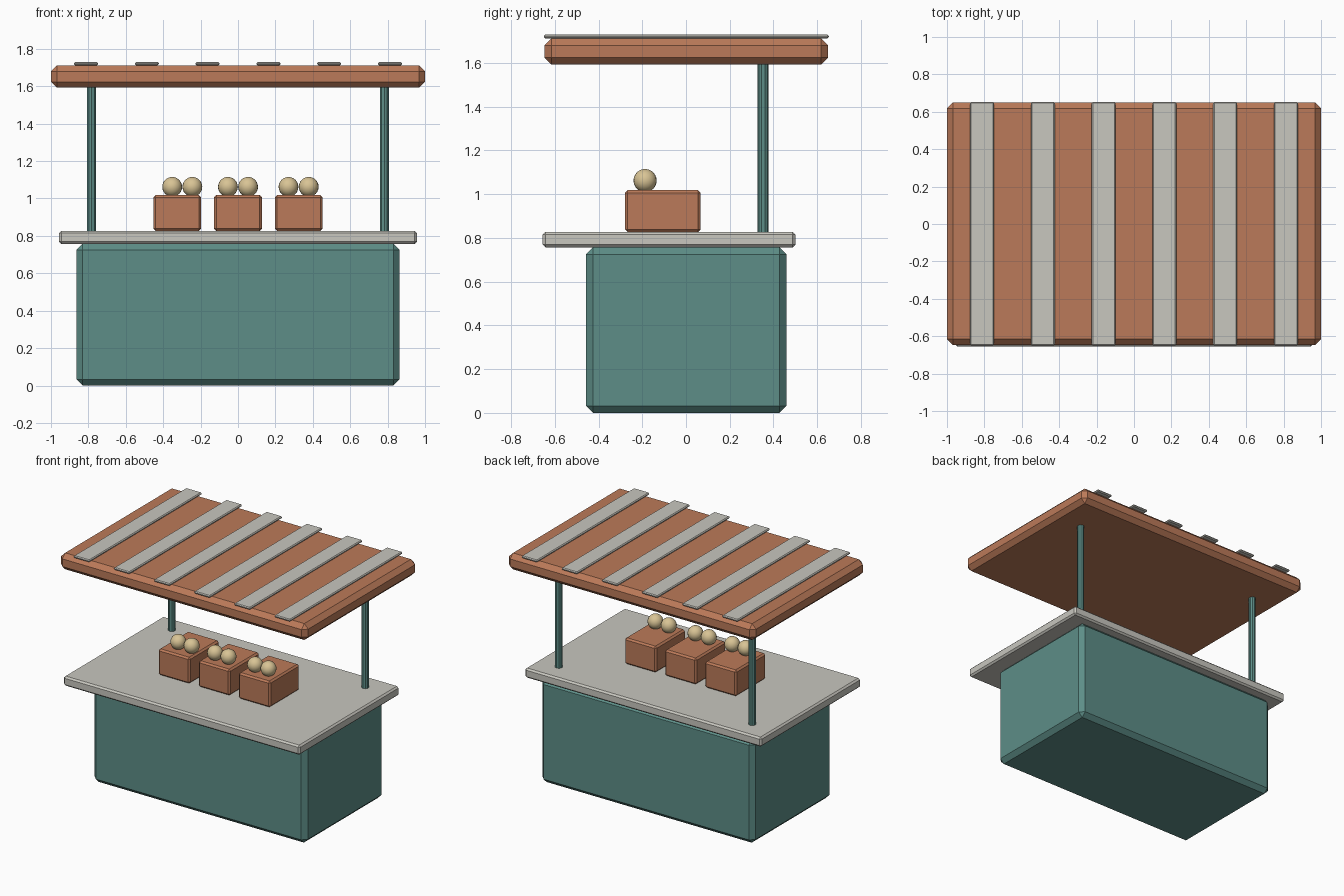
import bpy

if "Cube" in bpy.data.objects:
    bpy.data.objects.remove(bpy.data.objects["Cube"])


def material(name, rgb):
    m = bpy.data.materials.new(name)
    m.diffuse_color = (*rgb, 1)
    m.use_nodes = True
    m.node_tree.nodes["Principled BSDF"].inputs["Base Color"].default_value = m.diffuse_color
    return m


TEAL = material("teal_paint", (0.11, 0.27, 0.245))
CLAY = material("terracotta", (0.50, 0.195, 0.10))
STONE = material("pale_grey", (0.58, 0.57, 0.52))
CREAM = material("cream_fruit", (0.69, 0.55, 0.30))


def finish(name, mat):
    ob = bpy.context.object
    ob.name = ob.data.name = name
    ob.data.materials.append(mat)
    return ob


def box(name, x, y, z, bevel, mat):
    """Chamfered box from (min, max) ranges."""
    bpy.ops.mesh.primitive_cube_add(
        size=1, location=[(a + b) / 2 for a, b in (x, y, z)])
    ob = finish(name, mat)
    ob.scale = [b - a for a, b in (x, y, z)]
    bpy.ops.object.transform_apply(location=False, rotation=False, scale=True)
    mod = ob.modifiers.new("chamfer", 'BEVEL')
    mod.width = bevel
    mod.segments = 1
    return ob


# Stall body and overhanging counter
box("stall_body", (-0.863, 0.863), (-0.457, 0.459), (0, 0.757), 0.032, TEAL)
box("counter", (-0.957, 0.957), (-0.655, 0.50), (0.757, 0.827), 0.012, STONE)

# Two rear posts
for side, x in (("left", -0.783), ("right", 0.783)):
    bpy.ops.mesh.primitive_cylinder_add(
        vertices=10, radius=0.025, depth=0.80, location=(x, 0.353, 1.21))
    finish(side + "_post", TEAL)

# Canopy with raised stripes
box("canopy", (-1, 1), (-0.648, 0.65), (1.592, 1.712), 0.032, CLAY)
for i in range(6):
    x = (i - 2.5) * 0.325
    box(f"canopy_stripe_{i + 1}", (x - 0.064, x + 0.064), (-0.65, 0.653),
        (1.712, 1.729), 0.006, STONE)

# Crates, each with two round fruits
for i, (x, fruit_x) in enumerate(((-0.325, -0.298), (0, 0), (0.325, 0.324))):
    box(f"crate_{i + 1}", (x - 0.128, x + 0.128), (-0.279, 0.067),
        (0.827, 1.018), 0.012, CLAY)
    for j, dx in enumerate((-0.054, 0.054)):
        bpy.ops.mesh.primitive_uv_sphere_add(
            segments=20, ring_count=12, radius=0.053,
            location=(fruit_x + dx, -0.187, 1.062))
        finish(f"fruit_{i + 1}_{j + 1}", CREAM)
        bpy.ops.object.shade_smooth()
